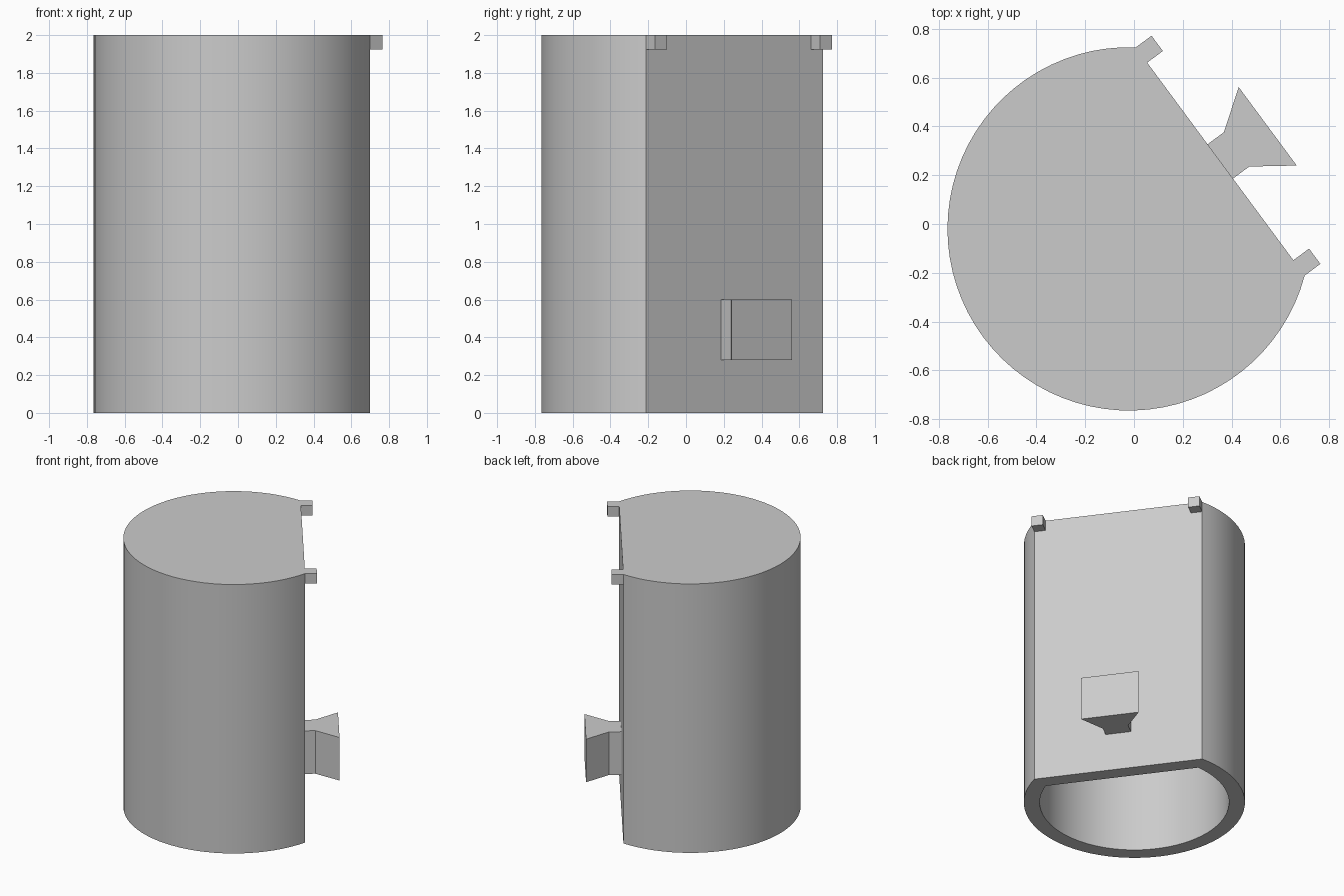
import bpy, bmesh, math

cube = bpy.data.objects.get("Cube")
if cube:
    bpy.data.objects.remove(cube, do_unlink=True)

ANGLE = math.radians(36.5)     # direction the flat side faces
CENTRE = (-0.02, -0.02, 0)
RADIUS, FLAT, WALL, HEIGHT = 0.745, 0.465, 0.107, 2.0

grey = bpy.data.materials.new("plain grey")
grey.use_nodes = True
colour = (0.6, 0.6, 0.6, 1)
grey.diffuse_color = colour
grey.node_tree.nodes["Principled BSDF"].inputs["Base Color"].default_value = colour


def finish(name, bm):
    """Turn a bmesh into a placed, shaded, coloured object."""
    bmesh.ops.recalc_face_normals(bm, faces=bm.faces)
    mesh = bpy.data.meshes.new(name)
    bm.to_mesh(mesh)
    bm.free()
    mesh.materials.append(grey)
    obj = bpy.data.objects.new(name, mesh)
    bpy.context.collection.objects.link(obj)
    obj.location = CENTRE
    obj.rotation_euler.z = ANGLE
    bpy.ops.object.select_all(action='DESELECT')
    obj.select_set(True)
    bpy.context.view_layer.objects.active = obj
    bpy.ops.object.shade_smooth_by_angle(angle=math.radians(25))
    return obj


def prism(name, outline, bottom, top):
    """Extrude a plan outline between two heights."""
    bm = bmesh.new()
    face = bm.faces.new([bm.verts.new((x, y, bottom)) for x, y in outline])
    grown = bmesh.ops.extrude_face_region(bm, geom=[face])["geom"]
    for v in grown:
        if isinstance(v, bmesh.types.BMVert):
            v.co.z = top
    return finish(name, bm)


def cut_circle(radius, flat, steps=56):
    """Circle outline with one side cut off flat at x = flat."""
    start = math.acos(flat / radius)
    sweep = 2 * (math.pi - start)
    return [(radius * math.cos(start + sweep * i / steps),
             radius * math.sin(start + sweep * i / steps)) for i in range(steps + 1)]


# Hollow shell, closed on top and open below
bm = bmesh.new()
levels = [(RADIUS, FLAT, HEIGHT), (RADIUS, FLAT, 0),
          (RADIUS - WALL, FLAT - WALL, 0), (RADIUS - WALL, FLAT - WALL, HEIGHT - WALL)]
rings = [[bm.verts.new((x, y, z)) for x, y in cut_circle(r, f)] for r, f, z in levels]
for a, b in zip(rings, rings[1:]):
    for i in range(len(a)):
        j = (i + 1) % len(a)
        bm.faces.new((a[i], a[j], b[j], b[i]))
bm.faces.new(rings[0])
bm.faces.new(rings[-1])
finish("hollow_body", bm)

# Small tabs at the top corners of the flat side
for name, side in (("back_tab", 1), ("front_tab", -1)):
    inner, outer = 0.504 * side, 0.582 * side
    prism(name, [(FLAT - 0.03, inner), (FLAT + 0.08, inner),
                 (FLAT + 0.08, outer), (FLAT, outer), (FLAT - 0.03, outer - 0.02 * side)],
          1.925, HEIGHT)

# Flared handle low on the flat side
half = [(FLAT - 0.02, 0.0875), (0.548, 0.0875), (0.707, 0.2)]
prism("flared_handle", half + [(x, -y) for x, y in reversed(half)], 0.28, 0.60)
